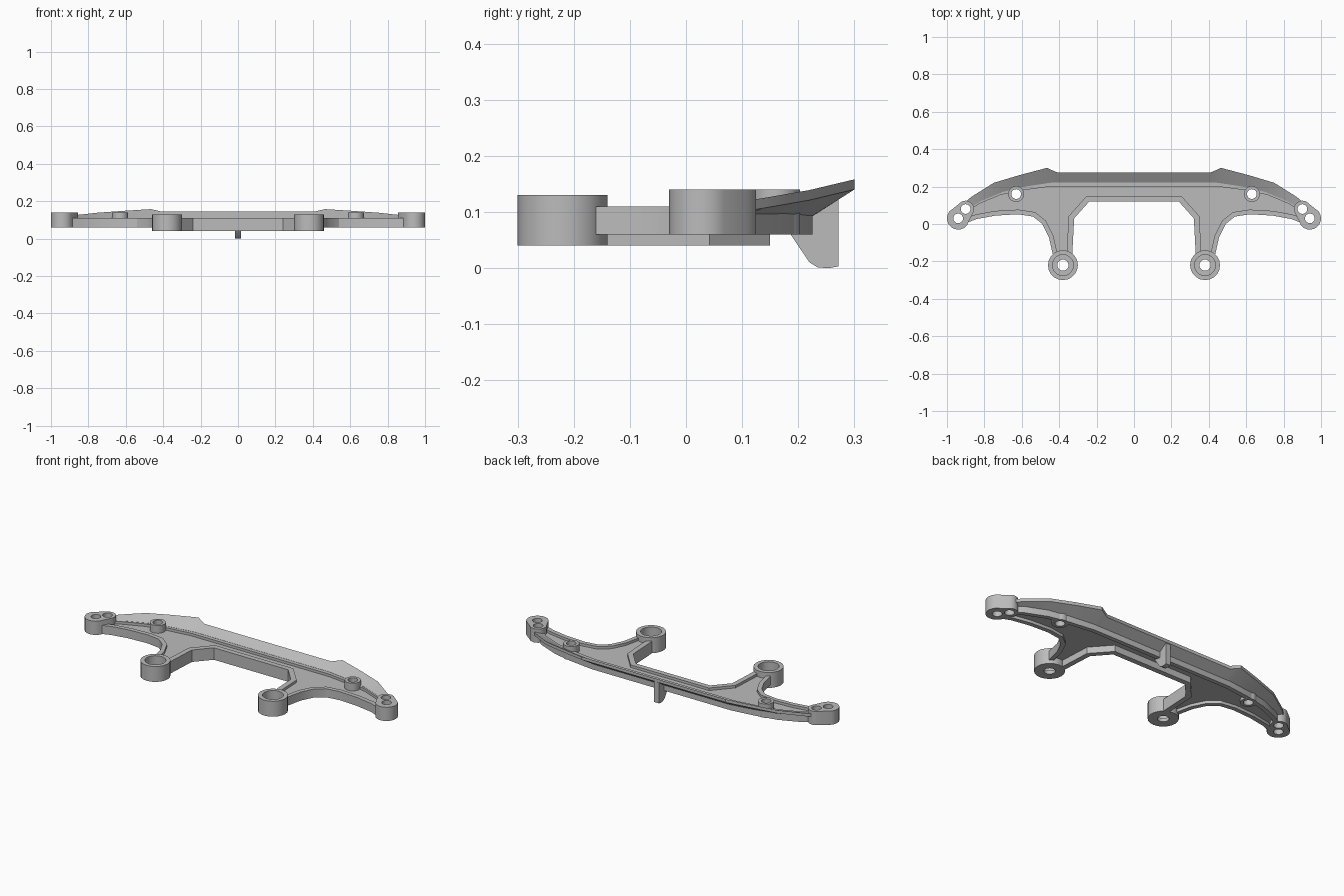
import bpy, bmesh, math
from mathutils import Vector

if "Cube" in bpy.data.objects:
    bpy.data.objects.remove(bpy.data.objects["Cube"], do_unlink=True)

grey = bpy.data.materials.new("plain_grey")
grey.use_nodes = True
COLOUR = (0.5, 0.5, 0.5, 1)
grey.diffuse_color = COLOUR
grey.node_tree.nodes["Principled BSDF"].inputs["Base Color"].default_value = COLOUR


def loft(name, solids):
    """Each solid is a list of closed sections, bridged in order and capped."""
    bm = bmesh.new()
    for sections in solids:
        rings = [[bm.verts.new(p) for p in s] for s in sections]
        n = len(rings[0])
        for a, b in zip(rings, rings[1:]):
            for i in range(n):
                j = (i + 1) % n
                bm.faces.new((a[i], a[j], b[j], b[i]))
        bm.faces.new(rings[0][::-1])
        bm.faces.new(rings[-1])
    bmesh.ops.recalc_face_normals(bm, faces=bm.faces)
    mesh = bpy.data.meshes.new(name)
    bm.to_mesh(mesh)
    bm.free()
    mesh.materials.append(grey)
    ob = bpy.data.objects.new(name, mesh)
    bpy.context.collection.objects.link(ob)
    return ob


def prism(points, z0, z1):
    return [[(x, y, z) for x, y in points] for z in (z0, z1)]


def circle(c, r, n=20):
    return [(c[0] + r * math.cos(2 * math.pi * i / n),
             c[1] + r * math.sin(2 * math.pi * i / n)) for i in range(n)]


def flip(path):
    return [(-x, y) for x, y in reversed(path)]


def offset(path, d):
    """Mitred offset towards the left of the direction of travel."""
    pts = [Vector(p) for p in path]
    out = []
    for i, p in enumerate(pts):
        normals = []
        for a, b in ((i - 1, i), (i, i + 1)):
            if a >= 0 and b < len(pts):
                t = (pts[b] - pts[a]).normalized()
                normals.append(Vector((-t.y, t.x)))
        m = sum(normals, Vector((0, 0))).normalized()
        out.append(tuple(p + m * d / m.dot(normals[0])))
    return out


def wall(path, width, z0, z1):
    return [[(*a, z0), (*b, z0), (*b, z1), (*a, z1)]
            for a, b in zip(path, offset(path, width))]


def capsule(c1, r1, c2, r2, n=20):
    """Outline around two circles: each keeps its half facing away."""
    axis = math.atan2(c2[1] - c1[1], c2[0] - c1[0])
    out = []
    for c, r, turn in ((c1, r1, math.pi / 2), (c2, r2, -math.pi / 2)):
        for i in range(n // 2 + 1):
            a = axis + turn + 2 * math.pi * i / n
            out.append((c[0] + r * math.cos(a), c[1] + r * math.sin(a)))
    return out


# Edge paths, running anticlockwise around the plate
inner_half = [(0.24, 0.12), (0.32, 0.03), (0.33, -0.16)]
inner = flip(inner_half) + inner_half
outer = [(0.435, -0.16), (0.455, -0.07), (0.49, 0), (0.54, 0.04),
         (0.62, 0.052), (0.74, 0.045), (0.84, 0.027), (0.91, 0)]
back_half = [(0.92, 0.075), (0.84, 0.13), (0.72, 0.18), (0.6, 0.205), (0.45, 0.225)]
back = back_half + flip(back_half)

# Thin web with raised rims on both faces
outline = []
for path in (inner, outer, back, flip(outer)):
    outline += offset(path, 0.008)
parts = [
    loft("web_plate", [prism(outline, 0.077, 0.095)]),
    loft("inner_rim", [wall(inner, 0.03, 0.04, 0.11)]),
    loft("wing_rims", [wall(p, 0.025, 0.06, 0.11) for p in (outer, flip(outer))]),
    loft("back_rim", [wall(back, 0.025, 0.06, 0.11)]),
]

# Mounting bosses
leg, small, tip, tip_in = (0.38, -0.22), (0.63, 0.16), (0.94, 0.03), (0.9, 0.08)


def both(points):
    return [points, flip(points)]


parts += [
    loft("leg_bosses", [prism(p, 0.04, 0.13) for p in both(circle(leg, 0.08))]),
    loft("small_bosses", [prism(p, 0.06, 0.14) for p in both(circle(small, 0.043))]),
    loft("end_bosses", [prism(p, 0.06, 0.14)
                        for p in both(capsule(tip, 0.06, tip_in, 0.045))]),
]

# Upswept rear lip: inner x, inner y, outer x, outer y, outer height
lip_half = [(0.41, 0.222, 0.41, 0.276, 0.145), (0.43, 0.222, 0.43, 0.284, 0.15),
            (0.45, 0.22, 0.465, 0.3, 0.158), (0.58, 0.2, 0.61, 0.262, 0.149),
            (0.7, 0.172, 0.75, 0.22, 0.139), (0.82, 0.122, 0.87, 0.145, 0.126),
            (0.92, 0.06, 0.945, 0.08, 0.115)]


def lip_section(xi, yi, xo, yo, z):
    return [(xi, yi, 0.09), (xo, yo, z - 0.018), (xo, yo, z), (xi, yi, 0.111)]


lip = [lip_section(-a, b, -c, d, e) for a, b, c, d, e in reversed(lip_half)]
lip += [lip_section(*s) for s in lip_half]
parts.append(loft("rear_lip", [lip]))

# Screw holes and wide counterbores
holes = []
for centre, radius in ((leg, 0.03), (small, 0.026), (tip, 0.026), (tip_in, 0.026)):
    holes += [prism(p, -0.1, 0.3) for p in both(circle(centre, radius))]
bores = [prism(p, 0.06, 0.3) for p in both(circle(leg, 0.056))]
for cutter in (loft("hole_cutter", holes), loft("bore_cutter", bores)):
    cutter.hide_render = True
    for ob in parts:
        mod = ob.modifiers.new("holes", "BOOLEAN")
        mod.operation = "DIFFERENCE"
        mod.solver = "EXACT"
        mod.object = cutter
        bpy.context.view_layer.objects.active = ob
        bpy.ops.object.modifier_apply(modifier=mod.name)
    bpy.data.objects.remove(cutter, do_unlink=True)

# Central fin below the lip
fin = [(0.185, 0.09), (0.185, 0.062), (0.22, 0.01), (0.235, 0.001),
       (0.255, 0), (0.272, 0.003), (0.272, 0.13), (0.222, 0.1)]
parts.append(loft("centre_fin", [[[(x, y, z) for y, z in fin] for x in (-0.015, 0.015)]]))

# Smooth round surfaces, crisp corners
bpy.ops.object.select_all(action="DESELECT")
for ob in parts:
    ob.select_set(True)
bpy.context.view_layer.objects.active = parts[0]
bpy.ops.object.shade_smooth_by_angle(angle=math.radians(30))
